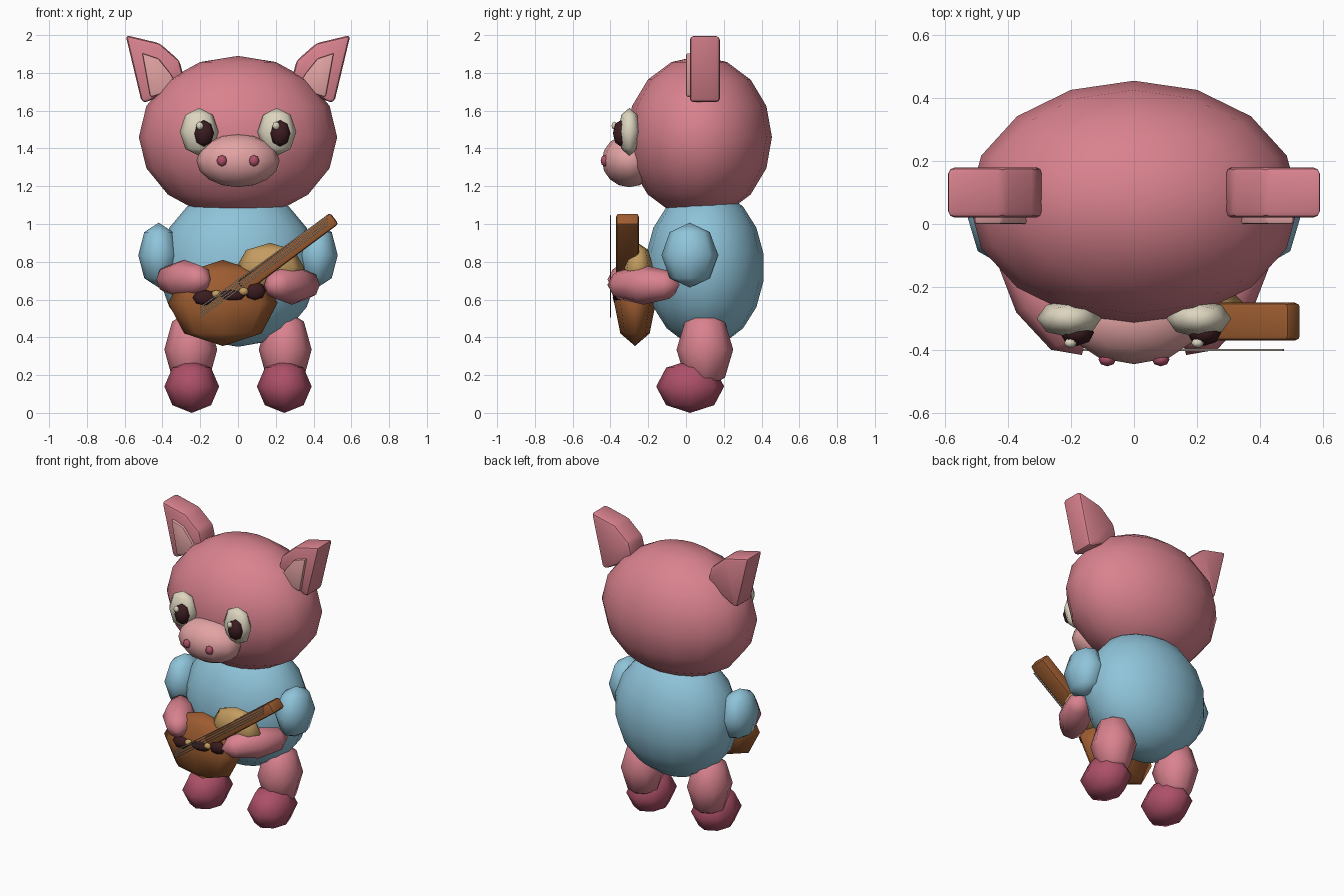
import bpy, bmesh, math
from mathutils import Matrix, Vector

cube = bpy.data.objects.get("Cube")
if cube:
    bpy.data.objects.remove(cube, do_unlink=True)


def material(name, hex_code):
    rgb = [int(hex_code[i:i + 2], 16) / 255 for i in (0, 2, 4)]
    color = [c / 12.92 if c <= 0.04045 else ((c + 0.055) / 1.055) ** 2.4 for c in rgb] + [1]
    mat = bpy.data.materials.new(name)
    mat.use_nodes = True
    mat.diffuse_color = color
    mat.node_tree.nodes["Principled BSDF"].inputs["Base Color"].default_value = color
    return mat


pink = material("pink_skin", "D9828E")
light_pink = material("light_pink", "E3A3A3")
rose = material("dark_rose", "AD5068")
blue = material("shirt_blue", "8FC4DA")
cream = material("cream", "DDD5BF")
dark = material("dark_brown", "3B1C20")
wood = material("brown_wood", "9C5C30")
tan = material("tan_wood", "C49C60")
string_grey = material("string_grey", "B5AB9C")


def finish(name, bm, mat, angle=180):
    bmesh.ops.recalc_face_normals(bm, faces=bm.faces)
    mesh = bpy.data.meshes.new(name)
    bm.to_mesh(mesh)
    bm.free()
    mesh.materials.append(mat)
    obj = bpy.data.objects.new(name, mesh)
    bpy.context.collection.objects.link(obj)
    bpy.ops.object.select_all(action='DESELECT')
    obj.select_set(True)
    bpy.context.view_layer.objects.active = obj
    bpy.ops.object.shade_smooth_by_angle(angle=math.radians(angle))
    return obj


def ball(name, mat, center, radii, segments=8, rings=4, axis=(0, 0, 1)):
    """Low-poly ellipsoid whose poles lie along axis."""
    bm = bmesh.new()
    bmesh.ops.create_uvsphere(bm, u_segments=segments, v_segments=rings, radius=1)
    turn = Vector(axis).to_track_quat('Z', 'Y').to_matrix().to_4x4() if axis != (0, 0, 1) else Matrix()
    bm.transform(Matrix.Translation(center) @ turn @ Matrix.Diagonal((*radii, 1)))
    return finish(name, bm, mat)


def slab(name, mat, outline, y_front, y_back, bevel):
    """Outline in x and z, extruded along y and rounded off."""
    bm = bmesh.new()
    face = bm.faces.new([bm.verts.new((x, y_front, z)) for x, z in outline])
    made = bmesh.ops.extrude_face_region(bm, geom=[face])["geom"]
    bmesh.ops.translate(bm, verts=[v for v in made if isinstance(v, bmesh.types.BMVert)],
                        vec=(0, y_back - y_front, 0))
    bmesh.ops.bevel(bm, geom=bm.edges[:], offset=bevel, segments=2, profile=0.5, affect='EDGES')
    return finish(name, bm, mat, 35)


def bar(name, mat, start, end, width, depth, bevel=0):
    """Box running from start to end in the x-z plane."""
    a, b = Vector(start), Vector(end)
    run = b - a
    bm = bmesh.new()
    bmesh.ops.create_cube(bm, size=1)
    bm.transform(Matrix.Diagonal((run.length, depth, width, 1)))
    if bevel:
        bmesh.ops.bevel(bm, geom=bm.edges[:], offset=bevel, segments=2, profile=0.5, affect='EDGES')
    bm.transform(Matrix.Translation((a + b) / 2) @ Matrix.Rotation(-math.atan2(run.z, run.x), 4, 'Y'))
    return finish(name, bm, mat, 35)


# Head, torso and snout
ball("head", pink, (0, 0.07, 1.46), (0.525, 0.385, 0.43), 16, 8)
ball("torso", blue, (0, 0.1, 0.77), (0.42, 0.315, 0.42), 16, 9)
ball("snout", light_pink, (0, -0.3, 1.335), (0.22, 0.145, 0.14), 12, 8)

ear = [(0.595, 2.0), (0.415, 1.957), (0.31, 1.865), (0.288, 1.78), (0.4, 1.69), (0.48, 1.645), (0.51, 1.645)]
inner_ear = [(0.507, 1.905), (0.42, 1.875), (0.36, 1.8), (0.31, 1.72), (0.45, 1.675), (0.465, 1.675)]

for side, label in ((1, "left"), (-1, "right")):
    # Ears
    slab(label + "_ear", pink, [(side * x, z) for x, z in ear], 0.02, 0.18, 0.02)
    slab(label + "_inner_ear", light_pink, [(side * x, z) for x, z in inner_ear], 0.0, 0.06, 0.008)
    # Eyes, both glancing the same way
    ball(label + "_eye", cream, (side * 0.206, -0.3, 1.488), (0.103, 0.06, 0.127))
    look = side * 0.202 + 0.021
    ball(label + "_pupil", dark, (look, -0.345, 1.48), (0.054, 0.042, 0.07))
    ball(label + "_eye_glint", cream, (side * 0.202, -0.378, 1.52), (0.02, 0.016, 0.022))
    ball(label + "_nostril", rose, (side * 0.085, -0.43, 1.335), (0.028, 0.022, 0.03))
    # Legs and feet
    ball(label + "_leg", pink, (side * 0.25, 0.1, 0.335), (0.14, 0.15, 0.21))
    ball(label + "_foot", rose, (side * 0.245, 0.022, 0.14), (0.145, 0.18, 0.14))
    # Sleeves and forearms reaching in to the instrument
    ball(label + "_sleeve", blue, (side * 0.42, 0.02, 0.835), (0.108, 0.15, 0.172))
    ball(label + "_forearm", pink, (side * 0.285, -0.225, 0.692 - side * 0.014),
         (0.105, 0.105, 0.225), axis=(-side * 0.53, -0.85, 0))

# Guitar body, upper bout and neck
ball("guitar_lower_body", wood, (-0.08, -0.27, 0.582), (0.29, 0.11, 0.228))
ball("guitar_upper_body", tan, (0.17, -0.255, 0.77), (0.18, 0.08, 0.13))
bar("guitar_neck", wood, (0.02, -0.31, 0.665), (0.51, -0.31, 1.03), 0.075, 0.12, 0.015)

# Dark and pale fittings across the guitar front
for i, (x, z, rx, rz) in enumerate(((-0.175, 0.61, 0.065, 0.042),
                                    (-0.035, 0.622, 0.075, 0.03),
                                    (0.09, 0.645, 0.058, 0.048))):
    ball(f"guitar_sound_hole_{i + 1}", dark, (x, -0.36 + 0.1 * max(0, abs(x + 0.08) - 0.12), z),
         (rx, 0.028, rz))
for i, x in enumerate((-0.115, 0.03)):
    ball(f"guitar_knob_{i + 1}", tan, (x, -0.37, 0.64 + 0.1 * x), (0.028, 0.02, 0.022))

# Strings
for i in range(4):
    lift = (i - 1.5) * 0.017
    bar(f"guitar_string_{i + 1}", string_grey, (-0.2, -0.4, 0.533 + lift),
        (0.475, -0.4, 1.02 + lift), 0.006, 0.006)
